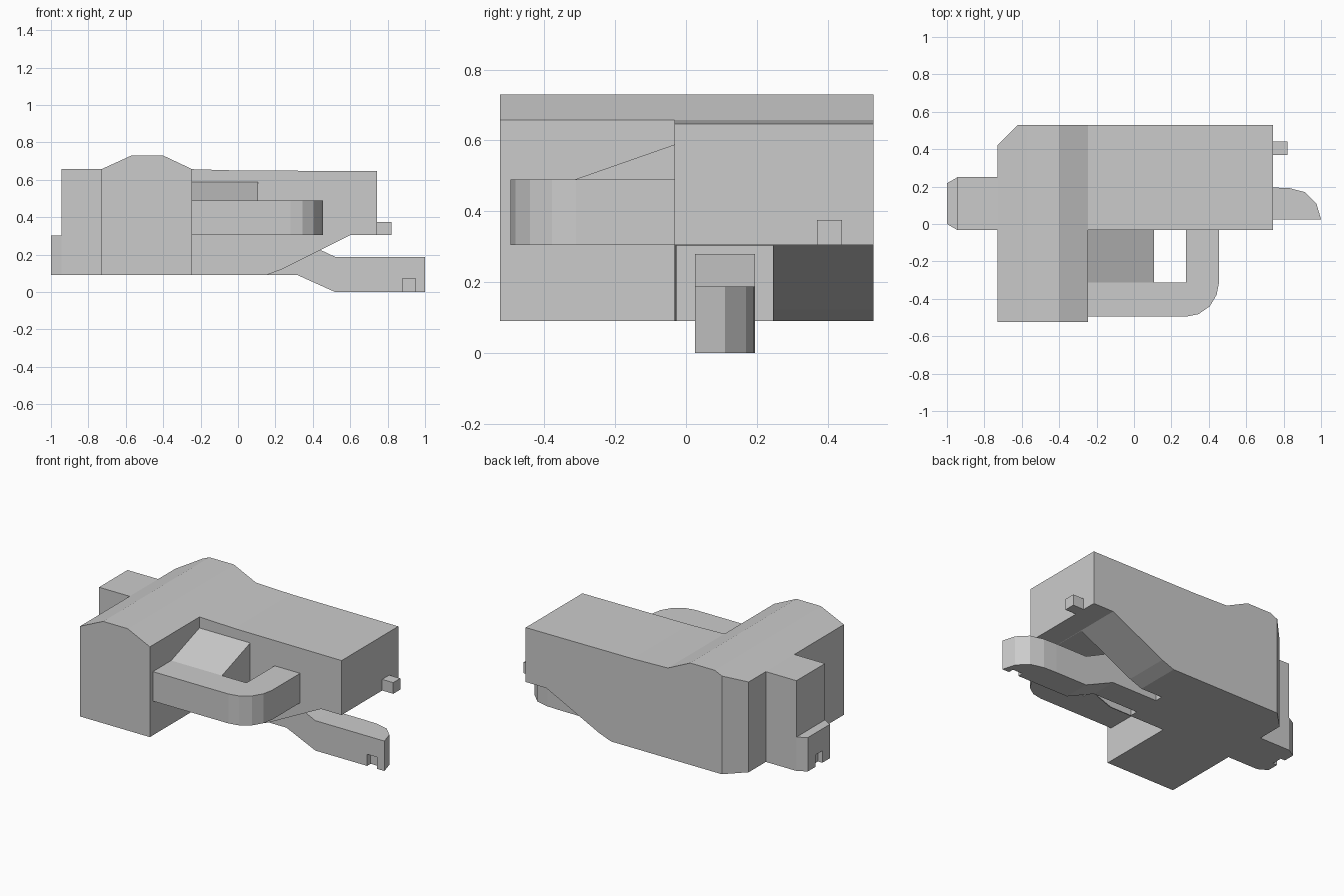
import bpy, bmesh
from mathutils import Vector

if "Cube" in bpy.data.objects:
    bpy.data.objects.remove(bpy.data.objects["Cube"])


def prism(name, pts, axis, lo, hi):
    """Extrude a 2D outline along an axis: 'y' takes (x,z), 'z' takes (x,y), 'x' takes (y,z)."""
    place = {'x': lambda a, b, d: (d, a, b),
             'y': lambda a, b, d: (a, d, b),
             'z': lambda a, b, d: (a, b, d)}[axis]
    bm = bmesh.new()
    face = bm.faces.new([bm.verts.new(place(a, b, lo)) for a, b in pts])
    new = bmesh.ops.extrude_face_region(bm, geom=[face])['geom']
    shift = Vector(place(0, 0, hi - lo))
    bmesh.ops.translate(bm, vec=shift, verts=[v for v in new if isinstance(v, bmesh.types.BMVert)])
    bmesh.ops.recalc_face_normals(bm, faces=bm.faces)
    mesh = bpy.data.meshes.new(name)
    bm.to_mesh(mesh)
    bm.free()
    ob = bpy.data.objects.new(name, mesh)
    bpy.context.collection.objects.link(ob)
    return ob


def box(name, x0, x1, y0, y1, z0, z1):
    return prism(name, [(x0, y0), (x1, y0), (x1, y1), (x0, y1)], 'z', z0, z1)


def cut(ob, cutter):
    mod = ob.modifiers.new("cut", 'BOOLEAN')
    mod.operation = 'DIFFERENCE'
    mod.solver = 'EXACT'
    mod.object = cutter
    cutter.hide_render = True
    cutter.hide_set(True)


# Main body with the raised hump and the sloped underside
body = prism("main_body", [
    (-.73, .09), (.15, .09), (.235, .122), (.60, .305), (.743, .305), (.743, .647),
    (0, .65), (-.245, .657), (-.40, .73), (-.57, .73), (-.73, .657)], 'y', -.525, .53)
# Narrow the right part, chamfer the back left corner, open the lower channel
cut(body, box("front_step_cutter", -.245, 1, -.8, -.033, -.1, 1))
cut(body, prism("corner_cutter", [(-.73, .42), (-.62, .53), (-.62, .7), (-.9, .7), (-.9, .42)],
                'z', -.1, 1))
cut(body, box("channel_cutter", 0, .65, -.027, .245, -.1, .304))

# Left block and its tapered foot
box("left_block", -.943, -.73, -.033, .25, .09, .657)
foot = prism("left_foot", [(-.943, -.033), (-1, 0), (-1, .218), (-.943, .25)], 'z', .09, .303)
cut(foot, box("foot_notch_cutter", -1.1, -.97, .075, .145, 0, .165))

# Side loop with a rounded corner
prism("side_loop", [
    (-.245, -.495), (.28, -.495), (.345, -.482), (.405, -.44), (.442, -.378), (.455, -.31),
    (.455, -.033), (.278, -.033), (.278, -.313), (-.245, -.313)], 'z', .305, .49)

# Ramp between the loop and the body
prism("ramp", [(-.313, .305), (-.033, .305), (-.033, .588), (-.313, .49)], 'x', -.245, .108)

# Lower arm and its curved tip
prism("lower_arm", [(0, .09), (.32, .09), (.52, 0), (.74, 0), (.74, .188),
                    (.52, .188), (.325, .28), (0, .28)], 'y', .025, .195)
tip = prism("arm_tip", [(.74, .025), (1, .025), (.975, .11), (.915, .17), (.83, .192), (.74, .195)],
            'z', 0, .188)
cut(tip, box("tip_notch_cutter", .88, .95, -.1, .06, -.1, .073))

# Small peg at the right end
box("end_peg", .743, .82, .37, .44, .305, .375)
